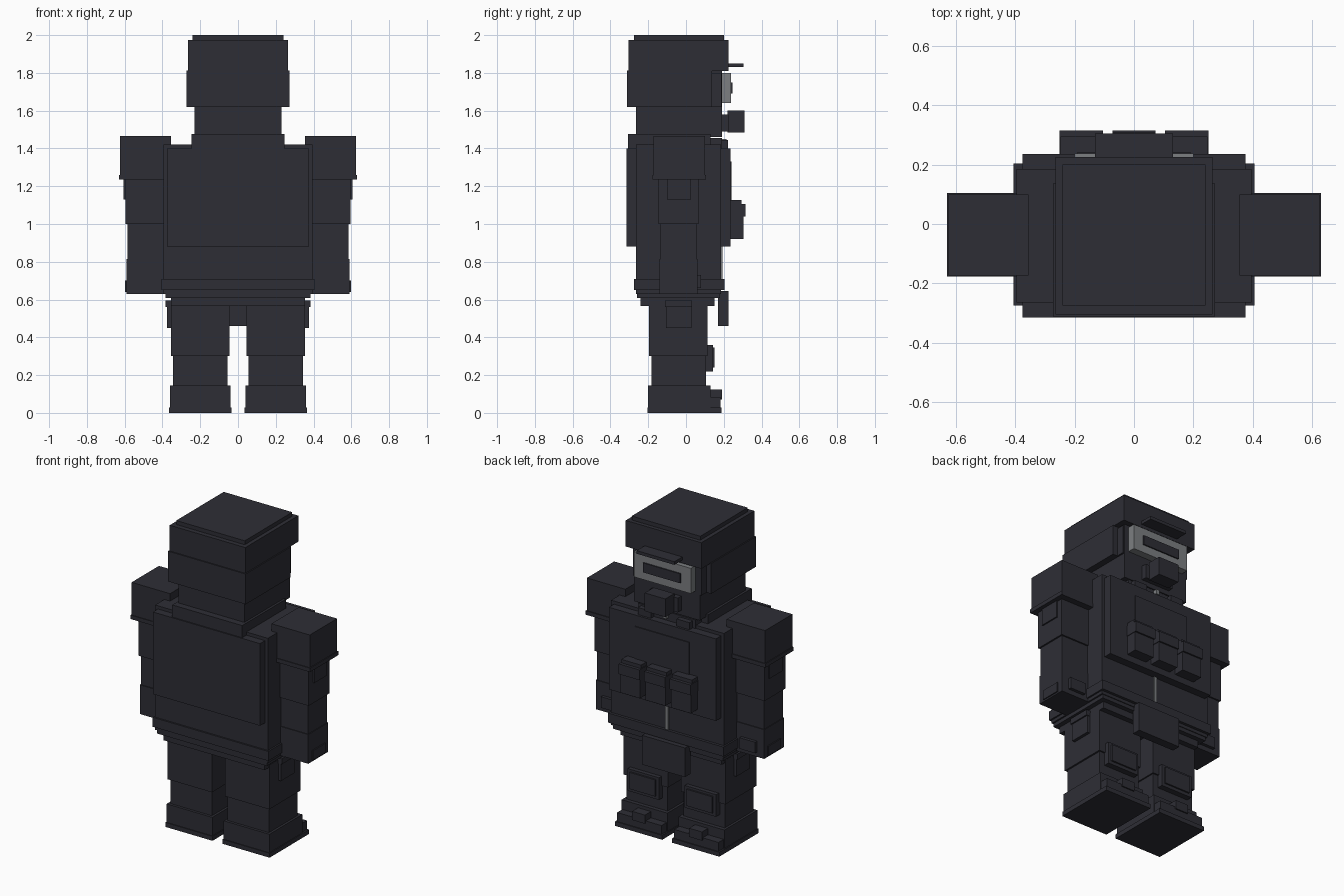
import bpy
import bmesh
from mathutils import Vector

default_cube = bpy.data.objects.get("Cube")
if default_cube:
    bpy.data.objects.remove(default_cube, do_unlink=True)


def make_material(name, color):
    material = bpy.data.materials.new(name)
    material.use_nodes = True
    material.diffuse_color = color
    material.node_tree.nodes["Principled BSDF"].inputs["Base Color"].default_value = color
    return material


charcoal = make_material("charcoal", (0.027, 0.027, 0.036, 1))
steel_grey = make_material("steel_grey", (0.2, 0.21, 0.22, 1))


def block(name, width, depth, height, material=charcoal, mirrored=False):
    """Box between x, y and z bounds, optionally repeated on the other side."""
    bounds = (width, depth, height)
    size = [high - low for low, high in bounds]
    centre = Vector([(low + high) / 2 for low, high in bounds])
    bm = bmesh.new()
    bmesh.ops.create_cube(bm, size=1)
    bmesh.ops.scale(bm, vec=size, verts=bm.verts)
    bmesh.ops.translate(bm, vec=centre, verts=bm.verts)
    mesh = bpy.data.meshes.new(name)
    bm.to_mesh(mesh)
    bm.free()
    mesh.materials.append(material)
    part = bpy.data.objects.new(name, mesh)
    bpy.context.collection.objects.link(part)
    if mirrored:
        modifier = part.modifiers.new("mirror", "MIRROR")
        modifier.use_mirror_merge = False
    return part


def centred(name, half_width, depth, height, material=charcoal):
    return block(name, (-half_width, half_width), depth, height, material)


def pair(name, width, depth, height, material=charcoal):
    return block(name, width, depth, height, material, mirrored=True)


# Head and helmet
centred("head", half_width=0.23, depth=(-0.265, 0.19), height=(1.46, 1.9))
centred("helmet_cap", half_width=0.24, depth=(-0.275, 0.2), height=(1.96, 2.0))
centred("helmet_upper", half_width=0.265, depth=(-0.305, 0.225), height=(1.81, 1.975))
centred("helmet_lower", half_width=0.272, depth=(-0.312, 0.137), height=(1.62, 1.812))
pair("helmet_strap", width=(0.2, 0.24), depth=(0.13, 0.187), height=(1.62, 1.8))

# Visor and breathing mask
centred("visor_frame", half_width=0.2, depth=(0.18, 0.237), height=(1.64, 1.8), material=steel_grey)
centred("visor_slit", half_width=0.13, depth=(0.236, 0.245), height=(1.69, 1.75))
centred("visor_brow", half_width=0.132, depth=(0.2, 0.305), height=(1.83, 1.85))
centred("mask_base", half_width=0.1, depth=(0.18, 0.225), height=(1.49, 1.58))
centred("mask_filter", half_width=0.072, depth=(0.22, 0.31), height=(1.485, 1.6))

# Collar
centred("neck_collar", half_width=0.245, depth=(-0.308, 0.13), height=(1.4, 1.477))
centred("throat_collar", half_width=0.2, depth=(0.1, 0.19), height=(1.4, 1.455))
pair("collar_tab", width=(0.09, 0.18), depth=(0.15, 0.222), height=(1.4, 1.445))
centred("collar_clip", half_width=0.012, depth=(0.18, 0.215), height=(1.42, 1.45), material=steel_grey)

# Torso and armour plates
centred("torso", half_width=0.395, depth=(-0.265, 0.185), height=(0.63, 1.42))
centred("back_plate", half_width=0.375, depth=(-0.315, -0.25), height=(0.88, 1.4))
centred("chest_plate", half_width=0.375, depth=(0.17, 0.236), height=(0.88, 1.4))
centred("chest_panel", half_width=0.19, depth=(0.235, 0.242), height=(1.0, 1.33))
centred("zipper", half_width=0.011, depth=(0.18, 0.194), height=(0.71, 0.88), material=steel_grey)

# Chest pouches
for side, middle in (("left", 0.178), ("centre", 0), ("right", -0.178)):
    body = (middle - 0.069, middle + 0.069)
    flap = (middle - 0.073, middle + 0.073)
    block("pouch_" + side, width=body, depth=(0.23, 0.305), height=(0.92, 1.06))
    block("pouch_flap_" + side, width=flap, depth=(0.23, 0.315), height=(1.04, 1.105))
    block("pouch_top_" + side, width=body, depth=(0.23, 0.295), height=(1.1, 1.127))

# Belt, hips and front flap
centred("belt", half_width=0.405, depth=(-0.275, 0.203), height=(0.65, 0.71))
centred("belt_lower_rim", half_width=0.385, depth=(-0.26, 0.18), height=(0.607, 0.64))
centred("hips", half_width=0.355, depth=(-0.24, 0.15), height=(0.565, 0.615))
centred("front_flap", half_width=0.15, depth=(0.17, 0.225), height=(0.46, 0.645))

# Arms
pair("shoulder_pad", width=(0.355, 0.624), depth=(-0.173, 0.1), height=(1.24, 1.467))
pair("shoulder_rim", width=(0.37, 0.629), depth=(-0.177, 0.105), height=(1.235, 1.26))
pair("upper_arm", width=(0.385, 0.596), depth=(-0.145, 0.065), height=(1.0, 1.25))
pair("arm_patch", width=(0.59, 0.605), depth=(-0.1, 0.027), height=(1.13, 1.24))
pair("forearm", width=(0.39, 0.586), depth=(-0.135, 0.055), height=(0.8, 1.01))
pair("glove", width=(0.385, 0.59), depth=(-0.14, 0.06), height=(0.63, 0.815))
pair("glove_patch", width=(0.58, 0.597), depth=(-0.1, 0.025), height=(0.64, 0.7))
pair("thumb", width=(0.43, 0.54), depth=(0.04, 0.08), height=(0.66, 0.73))

# Legs
pair("thigh", width=(0.046, 0.356), depth=(-0.195, 0.115), height=(0.3, 0.58))
pair("thigh_pouch", width=(0.345, 0.375), depth=(-0.105, 0.03), height=(0.45, 0.57))
pair("thigh_pouch_flap", width=(0.345, 0.384), depth=(-0.11, 0.033), height=(0.56, 0.595))
pair("shin", width=(0.055, 0.345), depth=(-0.183, 0.105), height=(0.13, 0.31))
pair("knee_pad", width=(0.09, 0.31), depth=(0.1, 0.142), height=(0.22, 0.36))
pair("knee_pad_face", width=(0.11, 0.29), depth=(0.14, 0.152), height=(0.24, 0.345))

# Boots
pair("boot_shaft", width=(0.04, 0.36), depth=(-0.2, 0.13), height=(0.01, 0.145))
pair("boot_toe", width=(0.045, 0.355), depth=(0.1, 0.182), height=(0.01, 0.085))
pair("boot_buckle", width=(0.155, 0.245), depth=(0.12, 0.19), height=(0.07, 0.125))
pair("boot_sole", width=(0.035, 0.365), depth=(-0.205, 0.188), height=(0, 0.028))
